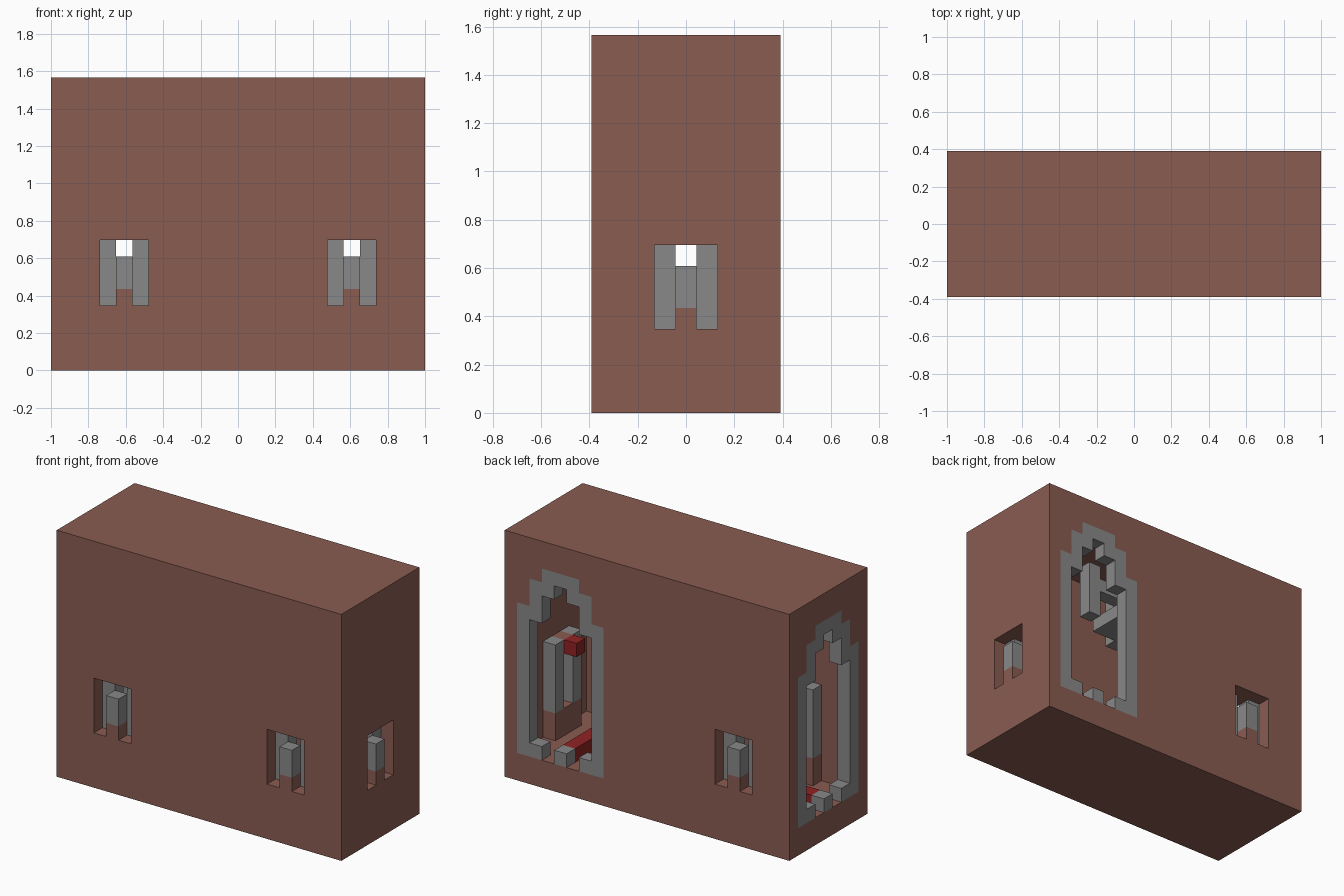
import bpy, bmesh
from mathutils import Vector

if "Cube" in bpy.data.objects:
    bpy.data.objects.remove(bpy.data.objects["Cube"], do_unlink=True)

NX, NY, NZ = 23, 9, 18          # block counts of the hall
S = 2 / NX                      # block size


def material(name, rgb):
    m = bpy.data.materials.new(name)
    m.use_nodes = True
    m.diffuse_color = (*rgb, 1)
    m.node_tree.nodes["Principled BSDF"].inputs["Base Color"].default_value = (*rgb, 1)
    return m


BROWN = material("brown clay", (0.25, 0.107, 0.083))
GREY = material("grey stone", (0.25, 0.25, 0.25))
RED = material("red cloth", (0.28, 0.016, 0.017))

blocks = {}                     # block position -> (part name, material)


def fill(part, mat, xs, ys, zs):
    for x in xs:
        for y in ys:
            for z in zs:
                if part:
                    blocks[x, y, z] = (part, mat)
                else:
                    blocks.pop((x, y, z), None)


# Each side maps (position along wall, depth into wall) to block x, y
SIDES = {
    "front": lambda a, d: (a, d),
    "back": lambda a, d: (a, NY - 1 - d),
    "right_end": lambda a, d: (NX - 1 - d, a),
    "left_end": lambda a, d: (d, a),
}


def put(side, part, mat, a, d, zs):
    x, y = SIDES[side](a, d)
    fill(part, mat, [x], [y], zs)


def window(side, c):
    """Small opening with a post in front and a stone slit behind."""
    name = f"{side}_window_{c}"
    for a in (c - 1, c, c + 1):
        put(side, None, None, a, 0, range(4, 8))
        put(side, name + "_pilaster", BROWN, a, 1, range(2, 4))
        if a != c:
            put(side, name + "_jambs", GREY, a, 1, range(4, 9))
    put(side, name + "_post", BROWN, c, 0, [4])
    put(side, name + "_post", GREY, c, 0, [5, 6])
    put(side, name + "_lintel", BROWN, c, 1, [8])
    put(side, name + "_pennant", RED, c, 2, [8])


def gate(side, c):
    """Tall stepped arch, one block deep, with a toothed threshold."""
    outer, inner = (16, 16, 15, 13), (15, 14, 12, 2)
    for o in range(-3, 4):
        k = abs(o)
        put(side, side + "_gate_frame", GREY, c + o, 0, range(2, outer[k]))
        low = 2 if k == 1 else 3
        put(side, None, None, c + o, 0, range(low, inner[k]))


# Hollow hall
fill("hall_walls", BROWN, range(NX), range(NY), range(NZ))
fill(None, None, range(1, NX - 1), range(1, NY - 1), range(2, NZ - 1))

# Openings
window("front", 4)
window("front", 18)
window("back", 4)
window("right_end", 4)
gate("back", 18)
gate("left_end", 4)

# Carpet joining the two gates
fill("carpet", RED, range(1, 19), [4], [2])
fill("carpet", RED, [18], range(4, 8), [2])

# Hanging stepped chandelier
fill("chandelier", GREY, [11], [4], range(10, 17))
fill("chandelier", GREY, range(7, 16), [4], [14])
fill("chandelier", GREY, [11], range(2, 7), [14])
for x in (7, 15):
    fill("chandelier", GREY, [x], [4], range(12, 16))
for y in (2, 6):
    fill("chandelier", GREY, [11], [y], range(12, 16))
fill("chandelier", GREY, range(9, 14), range(3, 6), [12])

# Turn each part into a mesh of its exposed faces
parts = {}
for pos, (part, mat) in blocks.items():
    parts.setdefault(part, []).append((Vector(pos), mat))

AXES = [Vector((1, 0, 0)), Vector((0, 1, 0)), Vector((0, 0, 1))]
origin = Vector((NX / 2, NY / 2, 0))

for part, cells in parts.items():
    bm = bmesh.new()
    mats = []
    for pos, mat in cells:
        if mat not in mats:
            mats.append(mat)
        for i, axis in enumerate(AXES):
            for sign in (-1, 1):
                n = axis * sign
                if tuple(int(v) for v in pos + n) in blocks:
                    continue
                u, v = AXES[(i + 1) % 3] / 2, AXES[(i + 2) % 3] / 2
                mid = pos + Vector((0.5, 0.5, 0.5)) + n / 2 - origin
                loop = [mid - u - v, mid + u - v, mid + u + v, mid - u + v]
                face = bm.faces.new([bm.verts.new(p * S) for p in loop[::sign]])
                face.material_index = mats.index(mat)
    bmesh.ops.remove_doubles(bm, verts=bm.verts, dist=S / 100)
    mesh = bpy.data.meshes.new(part)
    for mat in mats:
        mesh.materials.append(mat)
    bm.to_mesh(mesh)
    bm.free()
    bpy.context.collection.objects.link(bpy.data.objects.new(part, mesh))
